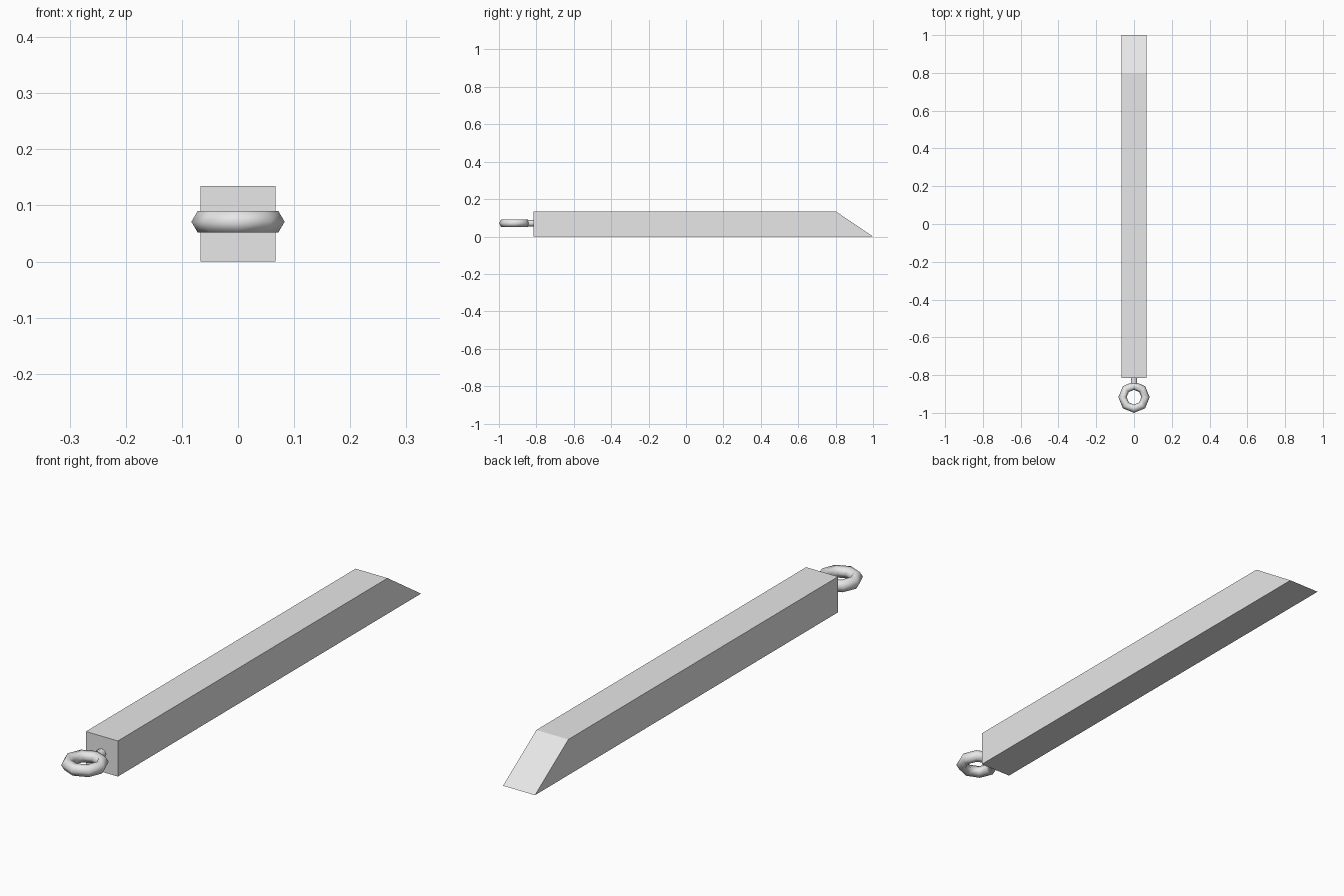
import bpy
import bmesh
import math

cube = bpy.data.objects.get("Cube")
if cube:
    bpy.data.objects.remove(cube, do_unlink=True)

GREY = (0.8, 0.8, 0.8, 1.0)
metal = bpy.data.materials.new("light_grey")
metal.use_nodes = True
metal.diffuse_color = GREY
metal.node_tree.nodes["Principled BSDF"].inputs["Base Color"].default_value = GREY

HALF_WIDTH = 0.067
HEIGHT = 0.135
RING_Y = -0.917
RING_Z = 0.071


def finish(obj, name):
    obj.name = name
    obj.data.name = name
    obj.data.materials.append(metal)


# Square bar with a slanted tip: side profile extruded across x
profile = [(-0.815, 0), (1, 0), (0.8, HEIGHT), (-0.815, HEIGHT)]
bm = bmesh.new()
side = bm.faces.new([bm.verts.new((-HALF_WIDTH, y, z)) for y, z in profile])
moved = bmesh.ops.extrude_face_region(bm, geom=[side])["geom"]
bmesh.ops.translate(bm, vec=(2 * HALF_WIDTH, 0, 0),
                    verts=[v for v in moved if isinstance(v, bmesh.types.BMVert)])
bmesh.ops.recalc_face_normals(bm, faces=bm.faces)
mesh = bpy.data.meshes.new("bar")
bm.to_mesh(mesh)
bm.free()
bar = bpy.data.objects.new("bar", mesh)
bpy.context.collection.objects.link(bar)
finish(bar, "bar")

# Low-poly key ring lying flat in front of the bar
bpy.ops.mesh.primitive_torus_add(major_segments=8, minor_segments=6,
                                 major_radius=0.061, minor_radius=0.022,
                                 location=(0, RING_Y, RING_Z))
bpy.ops.object.shade_smooth()
finish(bpy.context.object, "ring")

# Short pin joining the ring to the bar
bpy.ops.mesh.primitive_cylinder_add(vertices=8, radius=0.017, depth=0.05,
                                    location=(0, -0.832, RING_Z),
                                    rotation=(math.pi / 2, 0, 0))
bpy.ops.object.shade_smooth_by_angle(angle=math.radians(50))
finish(bpy.context.object, "pin")
